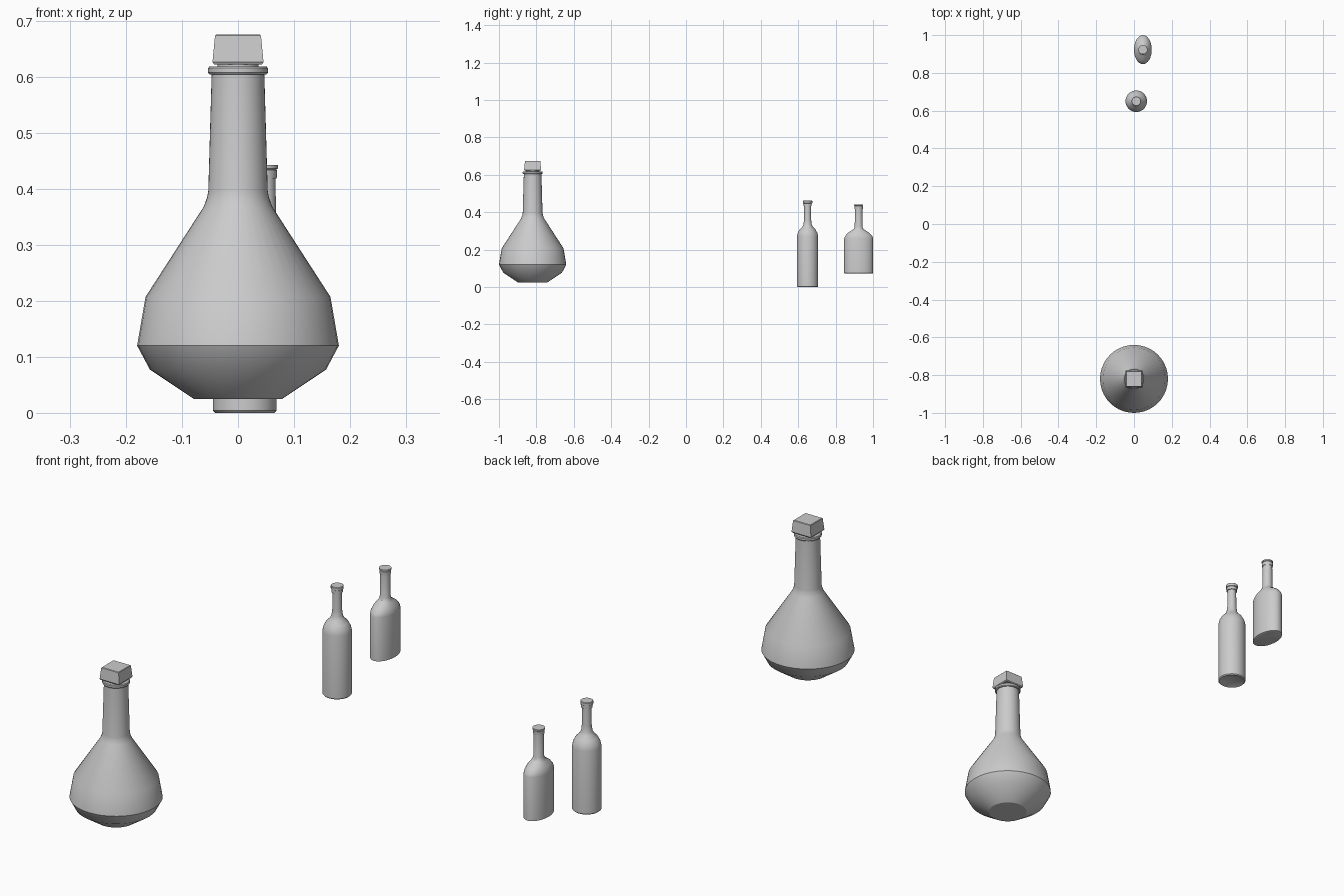
import bpy, bmesh, math

if "Cube" in bpy.data.objects:
    bpy.data.objects.remove(bpy.data.objects["Cube"])


def lathe(name, profile, loc, segments=32, angle=32):
    """Revolve (rx, ry, z) rings; a zero radius makes a pole."""
    bm = bmesh.new()
    rings = []
    for rx, ry, z in profile:
        if rx == 0:
            rings.append([bm.verts.new((0, 0, z))])
        else:
            rings.append([bm.verts.new((rx * math.cos(2 * math.pi * i / segments),
                                        ry * math.sin(2 * math.pi * i / segments), z))
                          for i in range(segments)])
    for a, b in zip(rings, rings[1:]):
        for i in range(segments):
            j = (i + 1) % segments
            if len(a) == 1:
                bm.faces.new((a[0], b[j], b[i]))
            elif len(b) == 1:
                bm.faces.new((a[i], a[j], b[0]))
            else:
                bm.faces.new((a[i], a[j], b[j], b[i]))
    bmesh.ops.recalc_face_normals(bm, faces=bm.faces)
    mesh = bpy.data.meshes.new(name)
    bm.to_mesh(mesh)
    bm.free()
    ob = bpy.data.objects.new(name, mesh)
    bpy.context.collection.objects.link(ob)
    ob.location = loc
    bpy.ops.object.select_all(action='DESELECT')
    ob.select_set(True)
    bpy.context.view_layer.objects.active = ob
    bpy.ops.object.shade_smooth_by_angle(angle=math.radians(angle))
    return ob


def round_profile(points):
    return [(r, r, z) for r, z in points]


# Decanter: wide faceted-profile body and tall neck
D = (0, -0.82, 0)
lathe("decanter_body", round_profile([
    (0, 0.025), (0.079, 0.025), (0.157, 0.077), (0.18, 0.12), (0.165, 0.207),
    (0.061, 0.368), (0.055, 0.385), (0.053, 0.396), (0.047, 0.604), (0, 0.604)]), D, 40)

# Decanter lip ring and stopper plug
lathe("decanter_lip", round_profile([
    (0, 0.604), (0.051, 0.604), (0.0535, 0.607), (0.0535, 0.615),
    (0.051, 0.618), (0, 0.618)]), D, 40)
lathe("stopper_plug", round_profile([
    (0, 0.61), (0.037, 0.61), (0.037, 0.625), (0, 0.625)]), D)

# Square tapered stopper
s = math.sqrt(2)
stopper = lathe("stopper", round_profile([
    (0, 0.622), (0.043 * s, 0.622), (0.0455 * s, 0.626),
    (0.041 * s, 0.673), (0.039 * s, 0.675), (0, 0.675)]), D, 4)
stopper.rotation_euler.z = math.pi / 4

# Slim round bottle with a shallow punt
B = (0.012, 0.65, 0)
lathe("round_bottle", round_profile([
    (0, 0.012), (0.048, 0.002), (0.053, 0), (0.057, 0.004), (0.057, 0.27),
    (0.053, 0.288), (0.043, 0.307), (0.028, 0.322), (0.022, 0.335),
    (0.019, 0.36), (0.018, 0.437), (0, 0.437)]), B)
lathe("round_bottle_cap", round_profile([
    (0, 0.434), (0.022, 0.434), (0.022, 0.447), (0.025, 0.449),
    (0.025, 0.46), (0.023, 0.462), (0, 0.462)]), B)

# Flat oval flask with a round neck
F = (0.047, 0.923, 0)
lathe("oval_flask", [
    (0, 0, 0.08), (0.042, 0.072, 0.072), (0.047, 0.077, 0.074), (0.047, 0.077, 0.26),
    (0.045, 0.073, 0.272), (0.039, 0.059, 0.288), (0.029, 0.038, 0.302),
    (0.024, 0.026, 0.31), (0.021, 0.021, 0.322), (0.02, 0.02, 0.42), (0, 0, 0.42)], F)
lathe("oval_flask_cap", round_profile([
    (0, 0.418), (0.022, 0.418), (0.023, 0.433), (0.021, 0.434),
    (0.024, 0.436), (0.024, 0.442), (0, 0.442)]), F)
